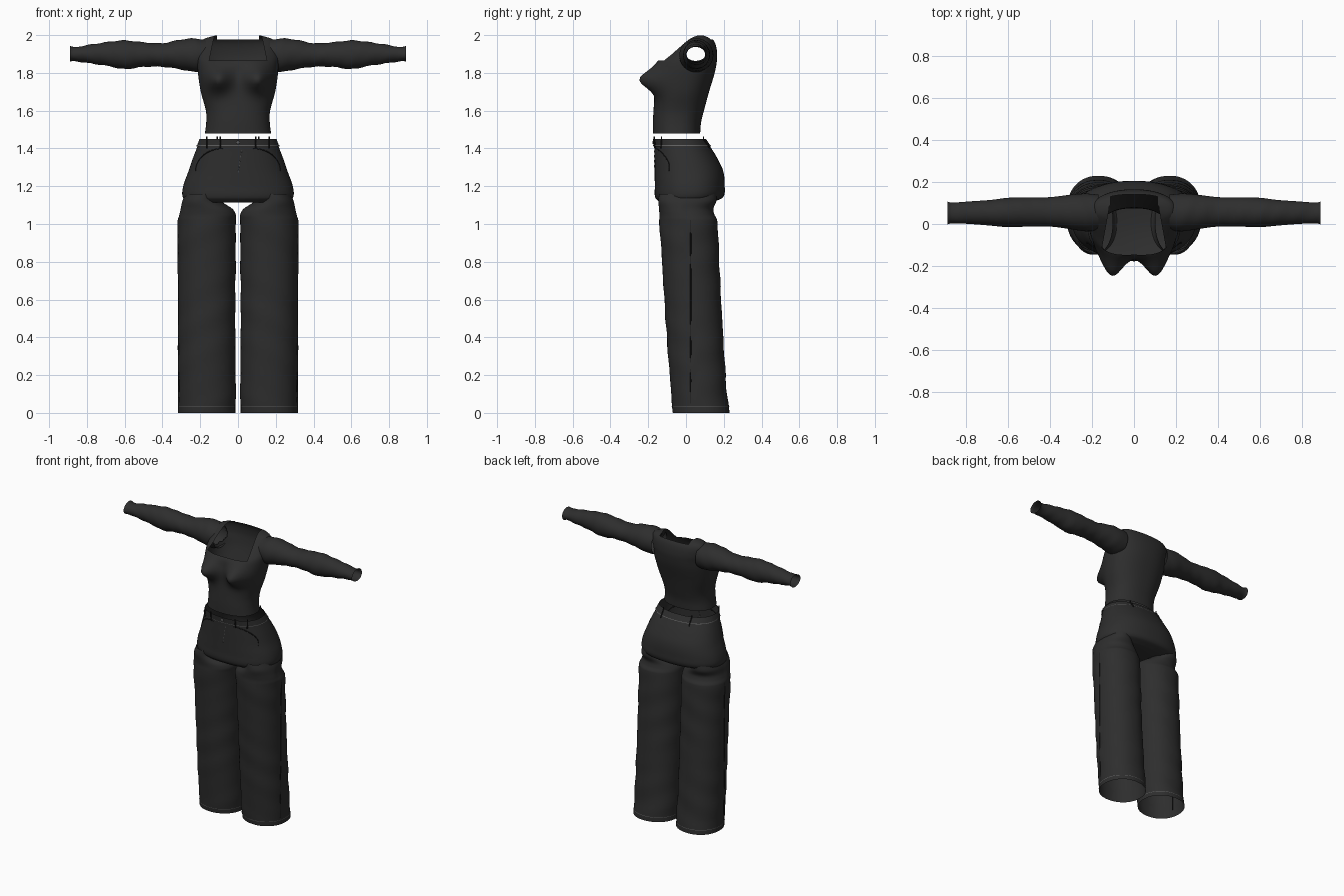
import bpy, bmesh, math
from mathutils import Vector

if "Cube" in bpy.data.objects:
    bpy.data.objects.remove(bpy.data.objects["Cube"])


def material(name, rgb):
    m = bpy.data.materials.new(name)
    m.use_nodes = True
    col = (*rgb, 1)
    m.diffuse_color = col
    node = m.node_tree.nodes["Principled BSDF"]
    node.inputs["Base Color"].default_value = col
    node.inputs["Roughness"].default_value = 0.9
    return m


CLOTH = material("charcoal cloth", (0.027, 0.027, 0.027))
DARK = material("black trim", (0.01, 0.01, 0.01))
STITCH = material("grey stitching", (0.12, 0.12, 0.12))

# Each section is (position along axis, low a, high a, low b, high b)
TORSO = [(1.48, -.175, .175, -.175, .075), (1.54, -.168, .168, -.175, .08),
         (1.6, -.17, .17, -.172, .095), (1.7, -.197, .197, -.165, .122),
         (1.8, -.212, .212, -.16, .152), (1.86, -.215, .215, -.15, .163),
         (1.9, -.215, .215, -.1, .165), (1.95, -.205, .205, -.035, .157),
         (1.98, -.18, .18, .005, .14), (1.998, -.12, .12, .03, .115)]
SLEEVE = [(.17, -.03, .14, 1.81, 1.975), (.23, -.035, .145, 1.805, 1.982),
          (.3, -.025, .14, 1.818, 1.977), (.4, -.012, .128, 1.832, 1.957),
          (.5, -.012, .127, 1.832, 1.962), (.6, -.015, .125, 1.82, 1.972),
          (.68, -.008, .115, 1.835, 1.965), (.78, 0, .108, 1.85, 1.95),
          (.87, .003, .102, 1.862, 1.936), (.89, -.002, .107, 1.858, 1.942)]
HIPS = [(1.115, -.26, .26, -.14, .14), (1.14, -.292, .292, -.163, .195),
        (1.2, -.29, .29, -.165, .205), (1.28, -.262, .262, -.166, .197),
        (1.35, -.238, .238, -.167, .165), (1.41, -.215, .215, -.168, .128),
        (1.45, -.2, .2, -.172, .102)]
LEG = [(0, .012, .317, -.07, .23), (.1, .012, .317, -.078, .217),
       (.35, .014, .317, -.098, .2), (.6, .014, .316, -.115, .186),
       (.85, .012, .317, -.13, .174), (1.02, .012, .318, -.142, .165),
       (1.05, .013, .31, -.143, .15), (1.08, .03, .302, -.145, .145),
       (1.12, .085, .295, -.145, .16), (1.16, .1, .28, -.14, .16)]


def bounds(table, t):
    """Smoothly interpolated section at t."""
    i = 0
    while i < len(table) - 2 and t > table[i + 1][0]:
        i += 1
    p0, p1, p2, p3 = (table[max(0, min(len(table) - 1, i + k))] for k in (-1, 0, 1, 2))
    h = p2[0] - p1[0]
    f = (t - p1[0]) / h
    out = []
    for k in range(1, 5):
        m1 = (p2[k] - p0[k]) / (p2[0] - p0[0]) * h
        m2 = (p3[k] - p1[k]) / (p3[0] - p1[0]) * h
        out.append((2 * f**3 - 3 * f**2 + 1) * p1[k] + (f**3 - 2 * f**2 + f) * m1
                   + (3 * f**2 - 2 * f**3) * p2[k] + (f**3 - f**2) * m2)
    return out


def levels(table, sub):
    out = [table[0][0]]
    for a, b in zip(table, table[1:]):
        out += [a[0] + (b[0] - a[0]) * k / sub for k in range(1, sub + 1)]
    return out


def finish(name, bm, mat):
    bmesh.ops.recalc_face_normals(bm, faces=bm.faces)
    mesh = bpy.data.meshes.new(name)
    bm.to_mesh(mesh)
    bm.free()
    ob = bpy.data.objects.new(name, mesh)
    bpy.context.collection.objects.link(ob)
    mesh.materials.append(mat)
    bpy.ops.object.select_all(action="DESELECT")
    ob.select_set(True)
    bpy.context.view_layer.objects.active = ob
    bpy.ops.object.shade_smooth_by_angle(angle=math.radians(50))
    return ob


def loft(table, ts, place, power=2.0, grow=0.0, n=64, cap=False):
    """Tube of superellipse rings; place maps (a, b, t, angle) to a point."""
    bm = bmesh.new()
    rings = []
    for t in ts:
        a0, a1, b0, b1 = bounds(table, t)
        ring = []
        for k in range(n):
            g = 2 * math.pi * k / n
            c, s = math.cos(g), math.sin(g)
            c = math.copysign(abs(c) ** (2 / power), c)
            s = math.copysign(abs(s) ** (2 / power), s)
            a = (a0 + a1) / 2 + ((a1 - a0) / 2 + grow) * c
            b = (b0 + b1) / 2 + ((b1 - b0) / 2 + grow) * s
            ring.append(bm.verts.new(place(a, b, t, g)))
        rings.append(ring)
    for r, q in zip(rings, rings[1:]):
        for k in range(n):
            j = (k + 1) % n
            bm.faces.new((r[k], r[j], q[j], q[k]))
    if cap:
        bm.faces.new(rings[0])
    return bm


def cord(name, pts, mat, radius=.002):
    cu = bpy.data.curves.new(name, "CURVE")
    cu.dimensions = "3D"
    cu.bevel_depth = radius
    cu.bevel_resolution = 1
    sp = cu.splines.new("POLY")
    sp.points.add(len(pts) - 1)
    for p, q in zip(sp.points, pts):
        p.co = (*q, 1)
    ob = bpy.data.objects.new(name, cu)
    bpy.context.collection.objects.link(ob)
    cu.materials.append(mat)


def hip_y(x, z, side=-1, power=2.3):
    a0, a1, b0, b1 = bounds(HIPS, z)
    r = max(0, 1 - abs(x / a1) ** power) ** (1 / power)
    return (b0 + b1) / 2 + side * (b1 - b0) / 2 * r


def upright(x, y, z, g):
    return (x, y, z)


# Fitted top: bust swells out of the front of the torso
def torso_point(x, y, z, g):
    if g > math.pi:
        lobe = math.exp(-((abs(x) - .108) / .065) ** 2 - ((z - 1.765) / .062) ** 2)
        y -= .1 * lobe * min(1, -2 * math.sin(g))
    return (x, y, z)


bm = loft(TORSO, levels(TORSO, 5), torso_point, 2.3, n=96)
# Square neckline, back neckline and armholes
cuts = [((0, 0, 1.865), (0, 0, 1)), ((0, 0, 1.978), (0, 0, 1))]
for s in (-1, 1):
    cuts += [((s * .15, -.1, 0), (s, .18, 0)), ((s * .112, 0, 0), (1, 0, 0))]
for co, no in cuts:
    bmesh.ops.bisect_plane(bm, geom=bm.verts[:] + bm.edges[:] + bm.faces[:],
                           plane_co=Vector(co), plane_no=Vector(no))
gone = []
for f in bm.faces:
    x, y, z = f.calc_center_median()
    front = z > 1.865 and y < .07 and abs(x) < .15 - .18 * (y + .1)
    back = z > 1.978 and abs(x) < .112
    arm = abs(x) > .13 and math.hypot(y - .053, z - 1.895) < .068
    if front or back or arm:
        gone.append(f)
bmesh.ops.delete(bm, geom=gone, context="FACES")
finish("fitted_top", bm, CLOTH)

# Sleeves and trouser legs, mirrored
for s, side in ((1, "left"), (-1, "right")):
    def sleeve_point(y, z, x, g):
        return (s * x, y, z + .002 * math.sin(x * 70 + 2 * g))

    def leg_point(x, y, z, g):
        w = .0025 * math.sin(z * 34 + 2.5 * math.cos(g)) * math.sin(g / 2 + z * 5)
        return (s * (x + w * math.cos(g)), y + w * math.sin(g), z)

    finish(side + "_sleeve", loft(SLEEVE, levels(SLEEVE, 4), sleeve_point, n=40), CLOTH)
    finish(side + "_trouser_leg", loft(LEG, levels(LEG, 7), leg_point, 2.15), CLOTH)
    finish(side + "_hem_stitch", loft(LEG, (.03, .033), leg_point, 2.15, .002), STITCH)
    # Outer leg seam
    seam = []
    for k in range(30):
        z = .05 + .97 * k / 29
        a0, a1, b0, b1 = bounds(LEG, z)
        off = (.025 - (b0 + b1) / 2) / ((b1 - b0) / 2)
        seam.append((s * ((a0 + a1) / 2 + (a1 - a0) / 2 * math.sqrt(1 - off * off)), .025, z))
    cord(side + "_leg_seam", seam, DARK, .003)
    # Curved front pocket edge
    edge = []
    for k in range(13):
        g = math.pi / 2 * k / 12
        x, z = .08 + .145 * math.sin(g), 1.28 + .12 * math.cos(g)
        edge.append((s * x, hip_y(x, z), z))
    cord(side + "_pocket_edge", edge, DARK, .003)
    # Belt loops on both faces of the waistband
    for i, (x, d) in enumerate(((.095, -1), (.165, -1), (.11, 1))):
        pts = [(s * x, hip_y(x, z, d) + d * .007, z) for z in (1.4, 1.43, 1.45)]
        cord(f"{side}_belt_loop_{i}", pts + [(s * x, pts[-1][1], 1.462)], DARK, .004)

# Trouser hips, seat closed underneath
finish("trouser_hips", loft(HIPS, levels(HIPS, 5), upright, 2.3, cap=True), CLOTH)
finish("waistband", loft(HIPS, (1.41, 1.43, 1.45), upright, 2.3, .004), CLOTH)
finish("waistband_stitch", loft(HIPS, (1.414, 1.417), upright, 2.3, .006), STITCH)

# Fly stitching as short dashes
for k in range(5):
    pts = []
    for z in (1.39 - k * .026, 1.378 - k * .026):
        x = .02 * (z - 1.27) / .12
        pts.append((x, hip_y(x, z), z))
    cord(f"fly_stitch_{k}", pts, STITCH)

# Waist button
bm = bmesh.new()
bmesh.ops.create_uvsphere(bm, u_segments=16, v_segments=8, radius=.009)
bmesh.ops.scale(bm, vec=(1, .4, 1), verts=bm.verts)
bmesh.ops.translate(bm, vec=(0, hip_y(0, 1.432) - .005, 1.432), verts=bm.verts)
finish("waist_button", bm, STITCH)
